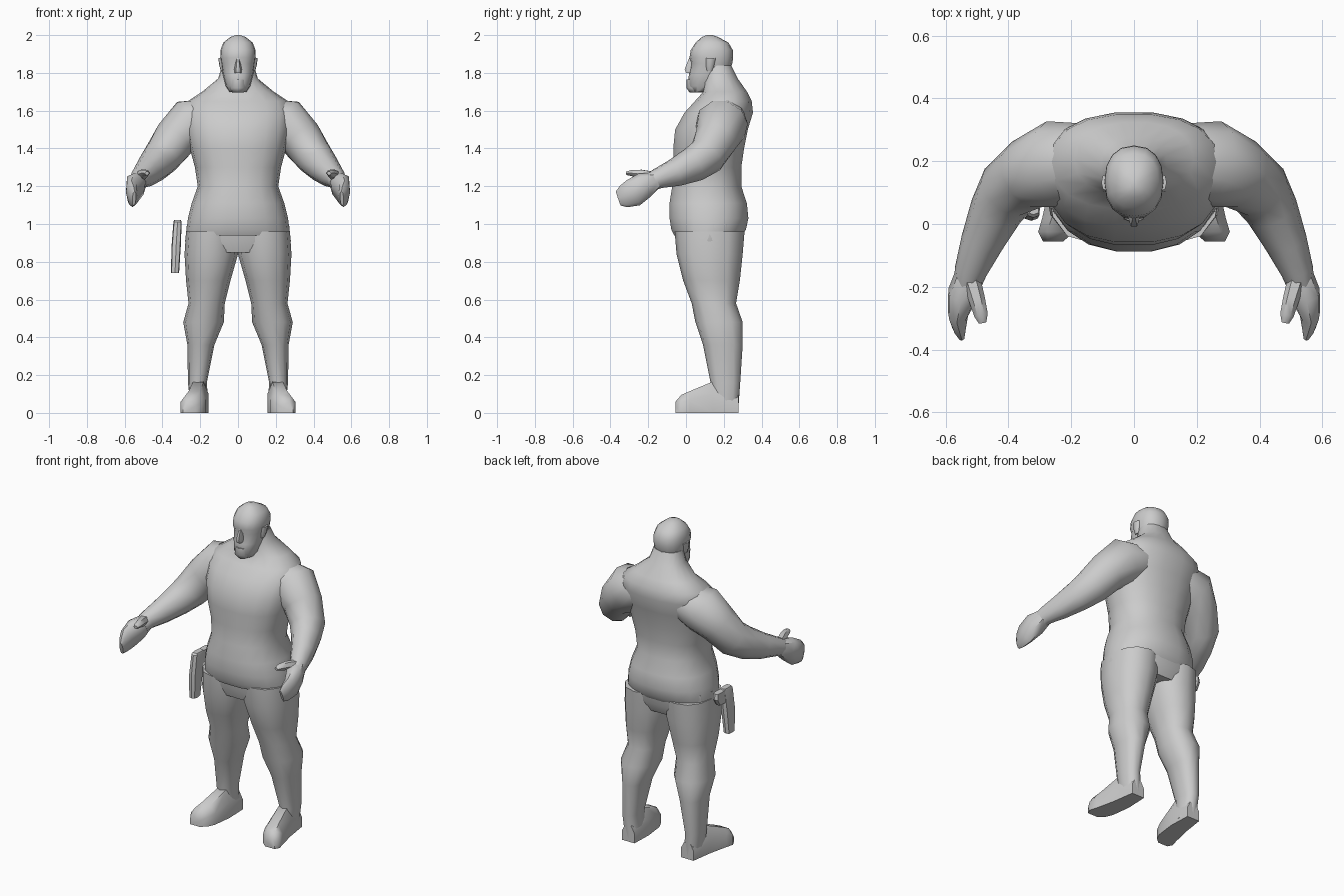
import bpy
import bmesh
from math import cos, sin, pi, radians, copysign
from mathutils import Vector

if "Cube" in bpy.data.objects:
    bpy.data.objects.remove(bpy.data.objects["Cube"], do_unlink=True)

# One plain grey for the whole figure
GREY = (0.6, 0.6, 0.6, 1.0)
grey = bpy.data.materials.new("plain grey")
grey.use_nodes = True
grey.diffuse_color = GREY
grey.node_tree.nodes["Principled BSDF"].inputs["Base Color"].default_value = GREY


def oval(sides, power):
    """Unit superellipse outline; a higher power is boxier."""
    outline = []
    for i in range(sides):
        a = 2 * pi * i / sides
        outline.append((copysign(abs(cos(a)) ** (2 / power), cos(a)),
                        copysign(abs(sin(a)) ** (2 / power), sin(a))))
    return outline


def skin(name, rings, side=1, angle=55):
    """Bridge a list of rings into one closed, smooth shaded part."""
    bm = bmesh.new()
    loops = [[bm.verts.new((p[0] * side, p[1], p[2])) for p in ring] for ring in rings]
    count = len(loops[0])
    for low, high in zip(loops, loops[1:]):
        for i in range(count):
            j = (i + 1) % count
            bm.faces.new((low[i], low[j], high[j], high[i]))
    bm.faces.new(loops[0])
    bm.faces.new(loops[-1])
    bmesh.ops.recalc_face_normals(bm, faces=bm.faces)
    mesh = bpy.data.meshes.new(name)
    bm.to_mesh(mesh)
    bm.free()
    mesh.materials.append(grey)
    part = bpy.data.objects.new(name, mesh)
    bpy.context.collection.objects.link(part)
    bpy.ops.object.select_all(action="DESELECT")
    part.select_set(True)
    bpy.context.view_layer.objects.active = part
    bpy.ops.object.shade_smooth_by_angle(angle=radians(angle))
    return part


def stack(name, rows, sides=14, power=2.3, side=1, angle=55):
    """Upright part; each row is height, x low, x high, front, back."""
    rings = []
    for z, left, right, front, back in rows:
        rings.append([((left + right) / 2 + u * (right - left) / 2,
                       (front + back) / 2 + v * (back - front) / 2, z)
                      for u, v in oval(sides, power)])
    return skin(name, rings, side, angle)


def tube(name, rows, sides=10, power=2, side=1):
    """Part along a path; each row is x, y, z, half width, half height."""
    path = [Vector(row[:3]) for row in rows]
    rings = []
    for i, row in enumerate(rows):
        along = (path[min(i + 1, len(path) - 1)] - path[max(i - 1, 0)]).normalized()
        across = along.cross(Vector((0, 0, 1))).normalized()
        up = across.cross(along)
        rings.append([path[i] + across * u * row[3] + up * v * row[4]
                      for u, v in oval(sides, power)])
    return skin(name, rings, side)


def even(rows):
    """Turn height, half width, front, back into full rows."""
    return [(z, -w, w, front, back) for z, w, front, back in rows]


# Trousers seat, tucked under the shirt
stack("seat", even([
    (.85, .25, -.03, .27), (.91, .28, -.05, .30), (1.0, .27, -.06, .31)]))

# Shirt, rising through the sloping shoulders into the neck
stack("torso", even([
    (.94, .272, -.065, .30), (.97, .272, -.08, .32), (1.03, .265, -.09, .333),
    (1.11, .245, -.09, .325), (1.2, .213, -.075, .295), (1.3, .228, -.065, .295),
    (1.4, .255, -.07, .31), (1.5, .275, -.06, .33), (1.59, .285, -.01, .357),
    (1.65, .265, .045, .35), (1.7, .19, .09, .325), (1.77, .105, .09, .275),
    (1.84, .085, .1, .24)]), sides=18)

# Head with a bald crown and a heavy jaw
stack("head", even([
    (1.7, .045, .035, .13), (1.73, .065, .01, .18), (1.79, .08, .015, .225),
    (1.85, .09, .028, .245), (1.88, .094, .018, .25), (1.92, .093, .025, .248),
    (1.96, .078, .05, .225), (1.99, .04, .085, .17), (2.0, .012, .11, .14)]), sides=16)
stack("nose", even([
    (1.8, .02, -.005, .06), (1.82, .02, -.012, .06), (1.88, .008, .014, .06)]),
    sides=6, power=2)
stack("beard", even([
    (1.695, .03, .02, .1), (1.72, .045, .002, .1), (1.765, .04, .004, .1)]), sides=8)

for side, label in ((1, "left"), (-1, "right")):
    # Ear
    stack(label + "_ear", [
        (1.81, .07, .09, .11, .14), (1.84, .07, .1, .105, .15),
        (1.88, .07, .104, .105, .16)], sides=8, side=side)

    # Arm, curving forward from the shoulder to the wrist
    tube(label + "_arm", [
        (.14, .2, 1.56, .12, .11), (.25, .19, 1.53, .14, .14),
        (.335, .16, 1.45, .115, .115), (.4, .11, 1.36, .1, .105),
        (.44, .04, 1.315, .085, .095), (.485, -.06, 1.27, .068, .075),
        (.52, -.15, 1.24, .052, .055), (.53, -.19, 1.22, .045, .05)], side=side)

    # Hand with the fingers held together and the thumb apart
    tube(label + "_hand", [
        (.525, -.16, 1.23, .045, .045), (.543, -.22, 1.205, .05, .07),
        (.56, -.28, 1.165, .033, .075), (.556, -.33, 1.145, .022, .06),
        (.55, -.358, 1.135, .01, .04)], sides=8, power=2.6, side=side)
    tube(label + "_thumb", [
        (.52, -.17, 1.25, .03, .03), (.5, -.24, 1.265, .026, .026),
        (.487, -.29, 1.27, .022, .018), (.482, -.315, 1.268, .012, .01)],
        sides=6, side=side)

    # Trouser leg, wider at the knee and narrow at the ankle
    stack(label + "_leg", [
        (.96, 0, .275, -.06, .31), (.84, 0, .283, -.05, .3),
        (.7, .04, .275, -.015, .285), (.58, .07, .262, .03, .265),
        (.48, .075, .29, .05, .3), (.36, .125, .268, .09, .3),
        (.16, .165, .265, .13, .287), (.02, .155, .25, .14, .277)],
        sides=12, side=side)

    # Shoe, a flat soled form running from heel to turned out toe
    shoe = []
    for y, inner, outer, top in (
            (.277, .16, .245, .1), (.14, .155, .265, .165), (.02, .17, .292, .115),
            (-.025, .19, .305, .095), (-.055, .225, .29, .06)):
        bevel = (outer - inner) / 4
        shoe.append([(inner, y, 0), (outer, y, 0), (outer, y, top * .6),
                     (outer - bevel, y, top), (inner + bevel, y, top),
                     (inner, y, top * .6)])
    skin(label + "_shoe", shoe, side)

# Holster hanging beside the right hip, with a grip pointing back
stack("holster", [
    (.74, -.355, -.312, .02, .085), (.88, -.352, -.303, .01, .1),
    (1.01, -.342, -.298, .02, .11), (1.02, -.338, -.302, .03, .1)],
    sides=8, power=4, angle=35)
stack("holster_grip", [
    (.94, -.342, -.304, .08, .155), (.98, -.342, -.302, .08, .18),
    (1.015, -.34, -.302, .08, .175)], sides=8, power=4, angle=35)
